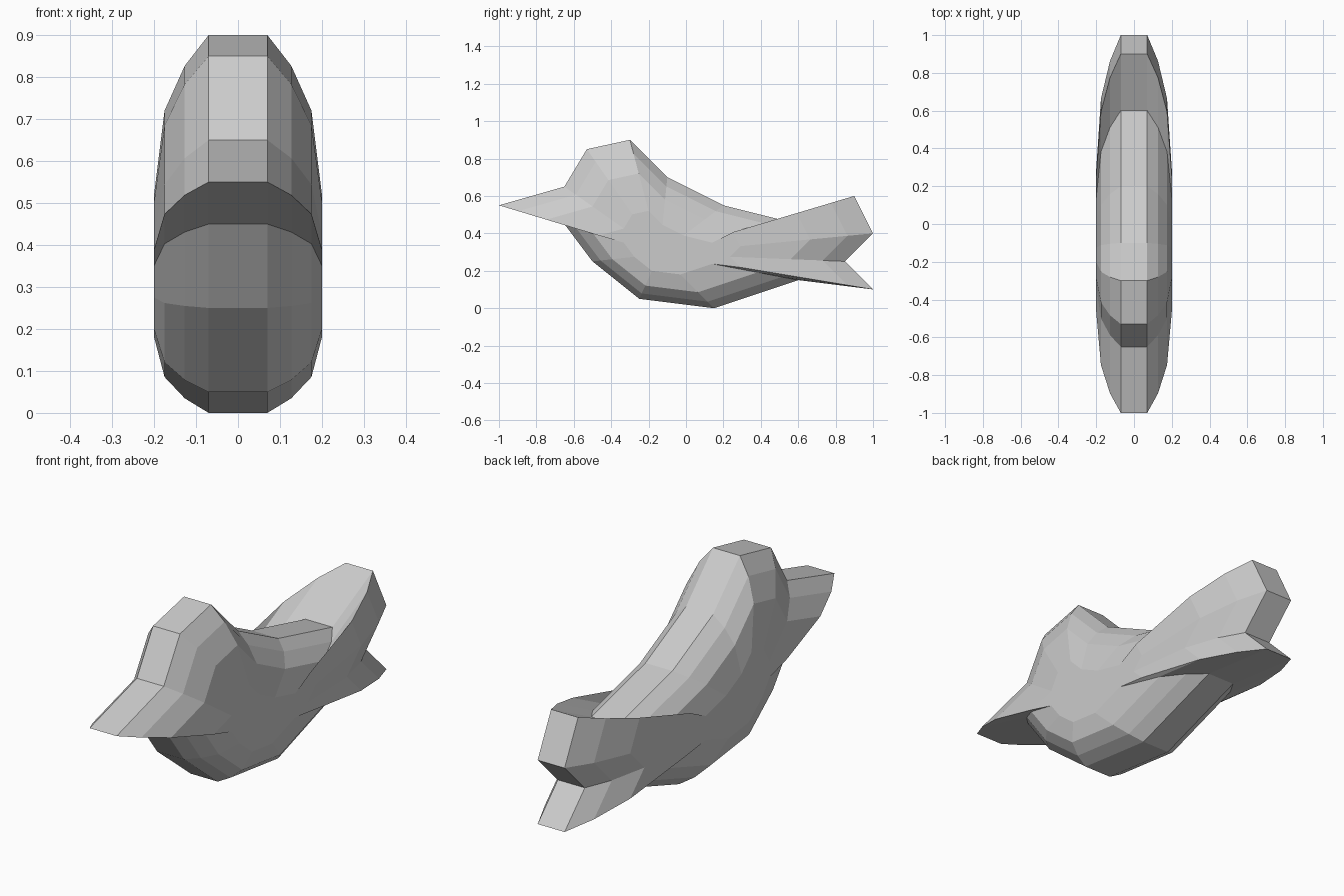
import bpy

if "Cube" in bpy.data.objects:
    bpy.data.objects.remove(bpy.data.objects["Cube"])

# Side outline of the bird as (y, z): beak, head, back, forked tail, belly
outline = [(-1, .55), (-.65, .65), (-.53, .85), (-.3, .9), (-.1, .7), (.2, .55),
           (.6, .45), (.9, .6), (1, .4), (.85, .25), (1, .1), (.6, .15),
           (.15, 0), (-.25, .05), (-.5, .25), (-.65, .45)]
cy, cz = -.14, .29  # point the outline shrinks towards

# Cross-section: (x, scale of the outline), mirrored to both sides
half = [(.07, 1), (.127, .88), (.175, .705), (.2, .378)]
section = [(-x, s) for x, s in reversed(half)] + half

n = len(outline)
verts = [(x, cy + (y - cy) * s, cz + (z - cz) * s)
         for x, s in section for y, z in outline]

# Skin between neighbouring rings, then flat side caps
faces = []
for r in range(len(section) - 1):
    for i in range(n):
        j = (i + 1) % n
        faces.append((r * n + i, r * n + j, (r + 1) * n + j, (r + 1) * n + i))
last = (len(section) - 1) * n
faces.append(tuple(reversed(range(n))))
faces.append(tuple(range(last, last + n)))

# Orient outward: the outline runs clockwise seen from +x
faces = [tuple(reversed(f)) for f in faces]
mesh = bpy.data.meshes.new("bird_body")
mesh.from_pydata(verts, [], faces)
mesh.update()
bird = bpy.data.objects.new("bird_body", mesh)
bpy.context.collection.objects.link(bird)
